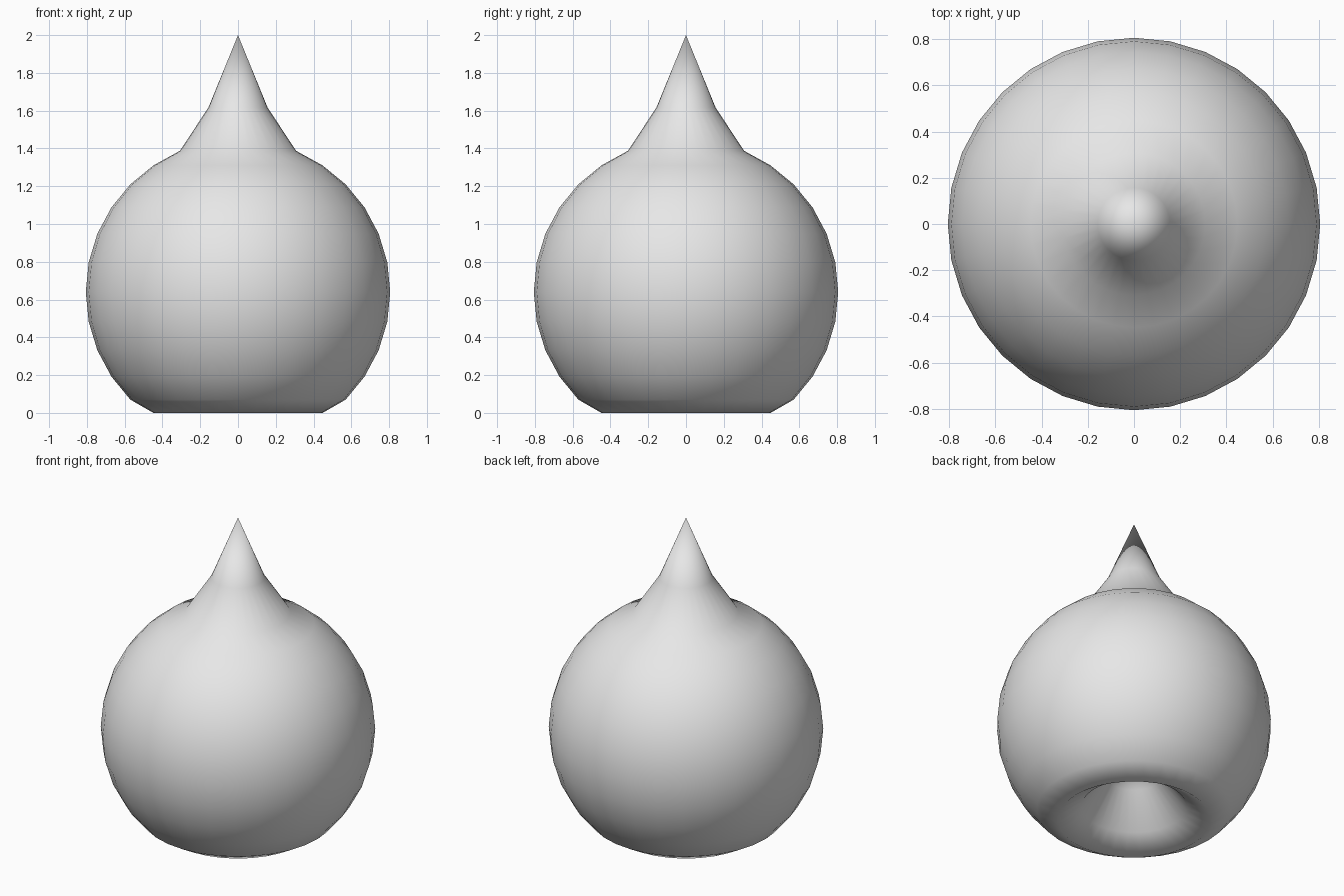
import bpy
import bmesh
import math

if "Cube" in bpy.data.objects:
    bpy.data.objects.remove(bpy.data.objects["Cube"])

SEGMENTS, RINGS = 32, 16
RADIUS, CENTRE = 0.806, 0.64

grey = bpy.data.materials.new("plain grey")
grey.diffuse_color = (0.8, 0.8, 0.8, 1)
grey.use_nodes = True
grey.node_tree.nodes["Principled BSDF"].inputs["Base Color"].default_value = grey.diffuse_color

# Round body
bm = bmesh.new()
bmesh.ops.create_uvsphere(bm, u_segments=SEGMENTS, v_segments=RINGS, radius=RADIUS)

# Rings pulled up: pointed tip at the top, funnel-shaped hollow underneath
# (ring number counted from the bottom pole -> new height)
pulled = {0: 0.45, 1: 0.29, 2: 0.09, 3: 0.0, 14: 1.387, 15: 1.615, 16: 2.0}
for v in bm.verts:
    latitude = math.asin(max(-1, min(1, v.co.z / RADIUS)))
    ring = round((latitude / math.pi + 0.5) * RINGS)
    v.co.z = pulled.get(ring, v.co.z + CENTRE)

bmesh.ops.recalc_face_normals(bm, faces=bm.faces)
for f in bm.faces:
    f.smooth = True

mesh = bpy.data.meshes.new("pointed_drop_body")
bm.to_mesh(mesh)
bm.free()
mesh.materials.append(grey)
body = bpy.data.objects.new("pointed_drop_body", mesh)
bpy.context.collection.objects.link(body)
